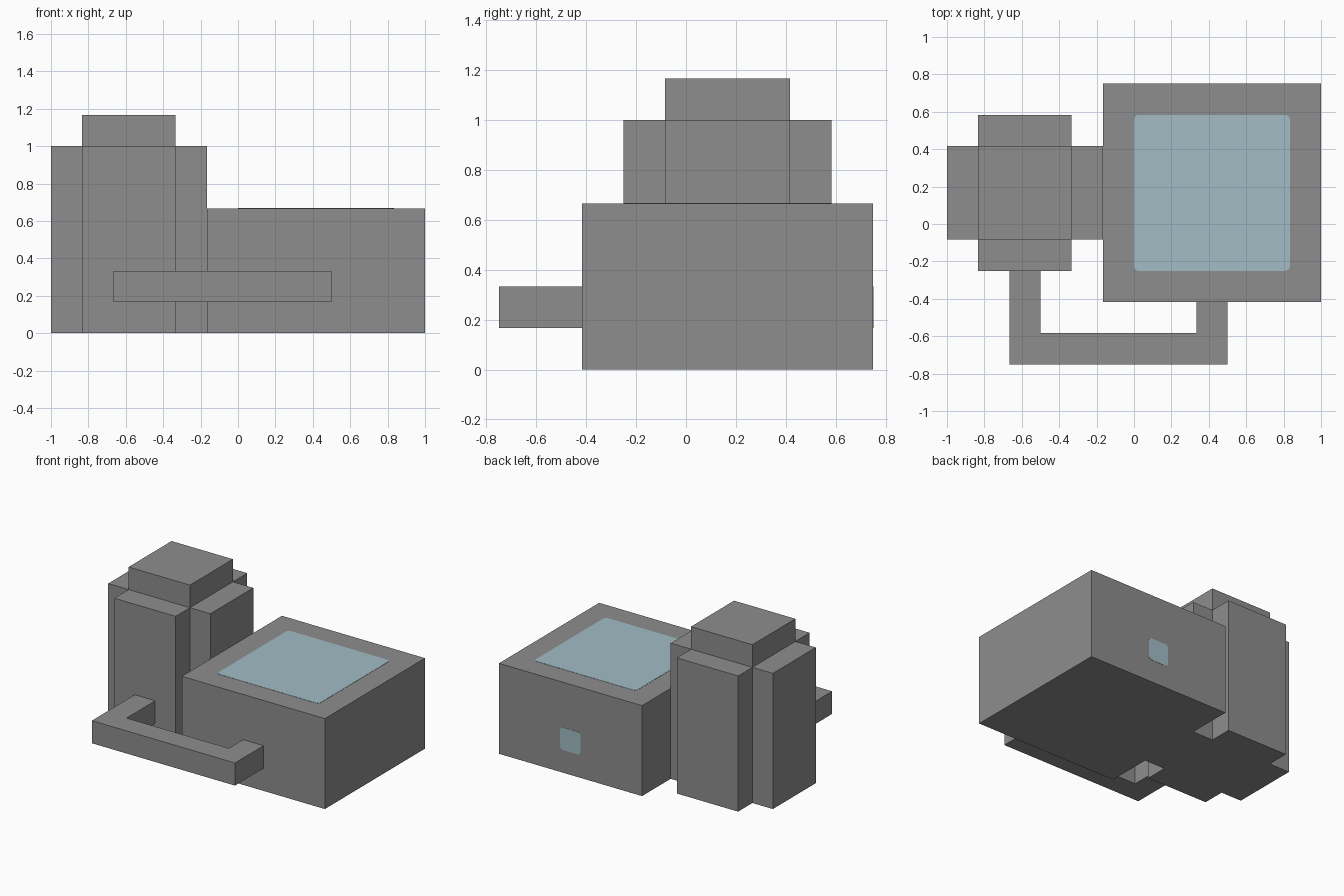
import bpy, bmesh
from mathutils import Matrix, Vector

if "Cube" in bpy.data.objects:
    bpy.data.objects.remove(bpy.data.objects["Cube"])

U = 1 / 6  # design module: every size is a multiple of this


def material(name, rgb):
    m = bpy.data.materials.new(name)
    m.use_nodes = True
    m.diffuse_color = (*rgb, 1)
    m.node_tree.nodes["Principled BSDF"].inputs["Base Color"].default_value = (*rgb, 1)
    return m


stone = material("stone grey", (0.27, 0.27, 0.27))
glass = material("pale blue glass", (0.36, 0.51, 0.56))


def prism(name, outline, z0, z1, mat):
    """Extrude a flat outline, in modules, from z0 to z1."""
    bm = bmesh.new()
    face = bm.faces.new([bm.verts.new((x * U, y * U, z0 * U)) for x, y in outline])
    top = bmesh.ops.extrude_face_region(bm, geom=[face])["geom"]
    bmesh.ops.translate(bm, vec=Vector((0, 0, (z1 - z0) * U)),
                        verts=[v for v in top if isinstance(v, bmesh.types.BMVert)])
    bmesh.ops.recalc_face_normals(bm, faces=bm.faces)
    mesh = bpy.data.meshes.new(name)
    bm.to_mesh(mesh)
    bm.free()
    mesh.materials.append(mat)
    obj = bpy.data.objects.new(name, mesh)
    bpy.context.collection.objects.link(obj)
    return obj


def rect(x0, x1, y0, y1):
    return [(x0, y0), (x1, y0), (x1, y1), (x0, y1)]


def plate(name, width, height, radius, matrix):
    """Thin inlay with rounded corners, facing local +z."""
    obj = prism(name, rect(-width / 2, width / 2, -height / 2, height / 2), -0.01, 0.01, glass)
    bm = bmesh.new()
    bm.from_mesh(obj.data)
    corners = [e for e in bm.edges if abs(e.verts[0].co.z - e.verts[1].co.z) > 0.001]
    bmesh.ops.bevel(bm, geom=corners, offset=radius * U, segments=4, profile=0.5, affect='EDGES')
    bm.to_mesh(obj.data)
    bm.free()
    obj.matrix_world = matrix
    return obj


# Square tank block
prism("tank_block", rect(-1, 6, -2.5, 4.5), 0, 4, stone)

# Tower with a plus-shaped plan and a square cap
plus = [(-6, -.5), (-5, -.5), (-5, -1.5), (-2, -1.5), (-2, -.5), (-1, -.5),
        (-1, 2.5), (-2, 2.5), (-2, 3.5), (-5, 3.5), (-5, 2.5), (-6, 2.5)]
prism("tower", plus, 0, 6, stone)
prism("tower_cap", rect(-5, -2, -.5, 2.5), 6, 7, stone)

# U-shaped pipe joining tower and tank at the front
pipe = [(-4, -1.5), (-4, -4.5), (3, -4.5), (3, -2.5), (2, -2.5),
        (2, -3.5), (-3, -3.5), (-3, -1.5)]
prism("connecting_pipe", pipe, 1, 2, stone)

# Glass inlays: large one on top, small one on the back
plate("top_window", 5, 5, 0.15, Matrix.Translation((2.5 * U, U, 4 * U)))
plate("back_window", 1, 1, 0.15,
      Matrix.Translation((2.5 * U, 4.5 * U, 1.5 * U)) @ Matrix.Rotation(-1.5708, 4, 'X'))
